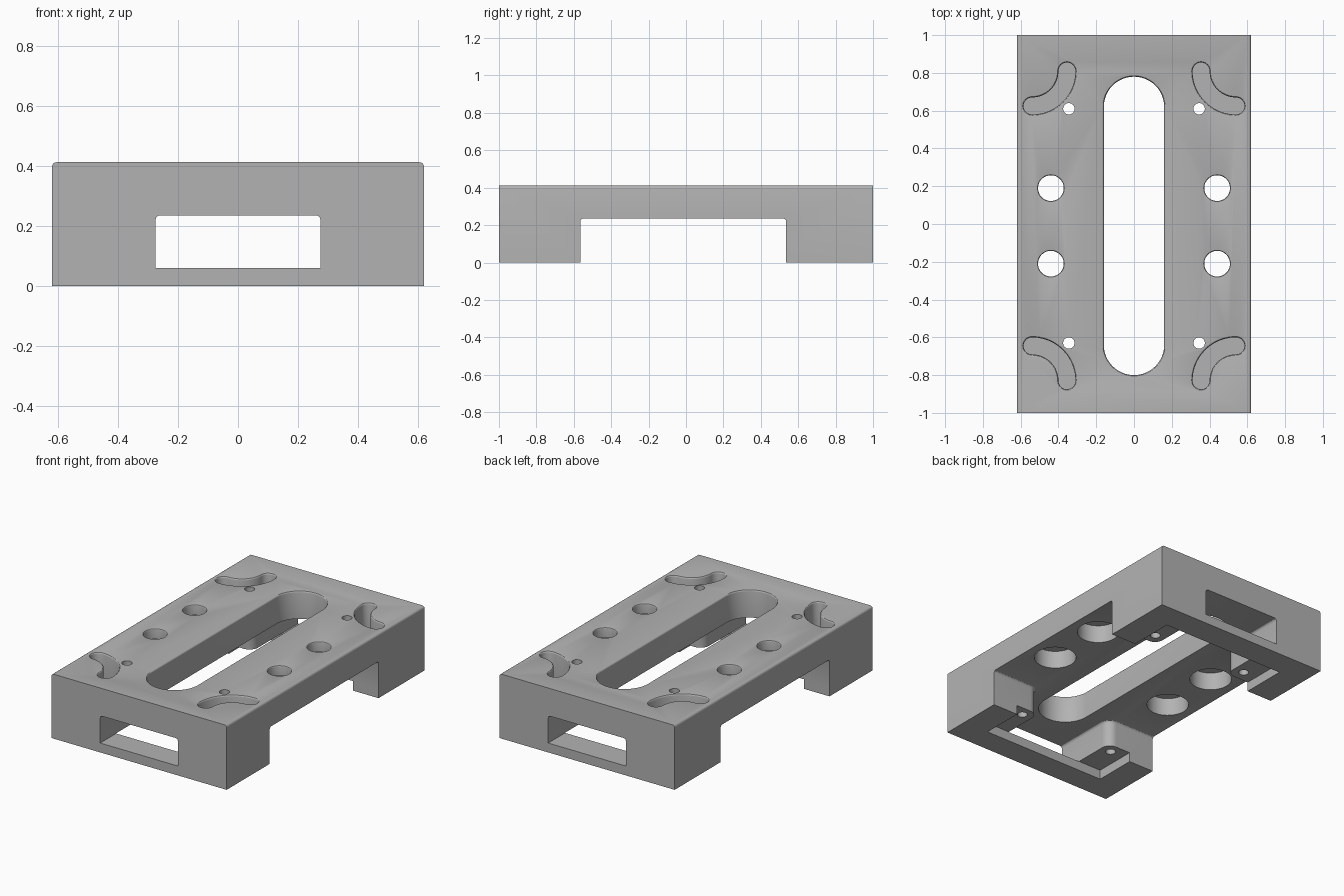
import bpy, bmesh
from math import pi, cos, sin

if "Cube" in bpy.data.objects:
    bpy.data.objects.remove(bpy.data.objects["Cube"], do_unlink=True)

TOP, CEIL, PAD = 0.412, 0.235, 0.06
GAP_BACK, GAP_FRONT, MID_Y = 0.535, -0.565, -0.01
SIDES = [(1, 1), (-1, 1), (-1, -1), (1, -1)]


def new_object(name, bm):
    bmesh.ops.recalc_face_normals(bm, faces=bm.faces)
    mesh = bpy.data.meshes.new(name)
    bm.to_mesh(mesh)
    bm.free()
    ob = bpy.data.objects.new(name, mesh)
    bpy.context.collection.objects.link(ob)
    return ob


def loft(name, outline, levels):
    """Stack copies of a plan outline; each level is (height, growth)."""
    bm = bmesh.new()
    rings = [[bm.verts.new((x, y, z)) for x, y in outline(d)] for z, d in levels]
    for low, high in zip(rings, rings[1:]):
        for i in range(len(low)):
            j = (i + 1) % len(low)
            bm.faces.new((low[i], low[j], high[j], high[i]))
    bm.faces.new(rings[0][::-1])
    bm.faces.new(rings[-1])
    return new_object(name, bm)


def arc(cx, cy, r, a, b, n=12):
    return [(cx + r * cos(a + (b - a) * i / n), cy + r * sin(a + (b - a) * i / n))
            for i in range(n + 1)]


def circle(cx, cy, r):
    return lambda d: arc(cx, cy, r + d, 0, 2 * pi, 48)[:-1]


def rect(x, y0, y1):
    return lambda d: [(-x, y0), (x, y0), (x, y1), (-x, y1)]


def long_slot(d):
    r = 0.16
    return (arc(0, 0.78 - r, r + d, 0, pi, 24)
            + arc(0, -0.8 + r, r + d, pi, 2 * pi, 24))


def kidney(sx, sy):
    # Quarter ring with round ends, open towards the outer corner
    def outline(d):
        r, w, c = 0.185, 0.045 + d, (0.54, 0.82)
        pts = arc(*c, r + w, pi, 1.5 * pi, 20)
        pts += arc(c[0], c[1] - r, w, -pi / 2, pi / 2)[1:]
        pts += arc(*c, r - w, 1.5 * pi, pi, 20)[1:]
        pts += arc(c[0] - r, c[1], w, 0, pi)[1:-1]
        return [(sx * x, MID_Y + sy * y) for x, y in pts]
    return outline


def cross(d):
    # Crosswise gap and lengthwise channel with rounded leg corners
    r, pts = 0.06, []
    for sx, sy in SIDES:
        gap = GAP_BACK if sy > 0 else -GAP_FRONT
        part = [(0.7, gap + d)]
        part += arc(0.275 + r, gap + r, r - d, 1.5 * pi, pi)
        part += [(0.275 + d, 1.1)]
        part = [(sx * x, sy * y) for x, y in part]
        pts += part if sx * sy > 0 else part[::-1]
    return pts


def rim(bottom, soft=0.01):
    """Straight hole with a rounded lip at the top face."""
    lip = [(TOP - soft * (1 - sin(a)), soft * (1 - cos(a)))
           for a in (0, pi / 6, pi / 3, pi / 2)]
    return [(bottom, 0)] + lip + [(TOP + 0.1, soft)]


# Body block with softened long top edges
bm = bmesh.new()
bmesh.ops.create_cube(bm, size=1)
for v in bm.verts:
    v.co = (v.co.x * 1.24, v.co.y * 2, (v.co.z + 0.5) * TOP)
edges = [e for e in bm.edges
         if all(v.co.z > 0.3 for v in e.verts) and e.verts[0].co.x * e.verts[1].co.x > 0]
bmesh.ops.bevel(bm, geom=edges, offset=0.015, segments=4, profile=0.5, affect='EDGES')
body = new_object("slotted_base_block", bm)

# Underside: gap between the legs, pocket inside the rims, channel with filleted ceiling
fillet = [(CEIL - 0.015 * (1 - sin(a)), -0.015 * (1 - cos(a)))
          for a in (0, pi / 6, pi / 3, pi / 2)]
cutters = [
    loft("pocket_cutter", rect(0.44, -0.84, 0.83), [(-0.1, 0), (PAD + 0.001, 0)]),
    loft("gap_cutter", rect(0.7, GAP_FRONT, GAP_BACK), [(-0.1, 0), (PAD + 0.001, 0)]),
    loft("channel_cutter", cross, [(PAD, 0)] + fillet),
    loft("long_slot_cutter", long_slot, rim(0.15)),
]

# Bolt holes with counterbores, screw holes and curved slots
for sx, sy in SIDES:
    bolt = (sx * 0.44, MID_Y + sy * 0.2)
    cutters += [
        loft("counterbore_cutter", circle(*bolt, 0.125), [(0.15, 0), (0.35, 0)]),
        loft("bolt_hole_cutter", circle(*bolt, 0.068), rim(0.3, 0.006)),
        loft("screw_hole_cutter", circle(sx * 0.345, MID_Y + sy * 0.62, 0.03), [(-0.1, 0), (0.6, 0)]),
        loft("curved_slot_cutter", kidney(sx, sy), rim(0.23)),
    ]

bpy.ops.object.select_all(action='DESELECT')
bpy.context.view_layer.objects.active = body
body.select_set(True)
for cutter in cutters:
    mod = body.modifiers.new("cut", 'BOOLEAN')
    mod.operation, mod.solver, mod.object = 'DIFFERENCE', 'EXACT', cutter
    bpy.ops.object.modifier_apply(modifier=mod.name)
    bpy.data.objects.remove(cutter, do_unlink=True)

# Plain grey finish
grey = bpy.data.materials.new("plain_grey")
grey.use_nodes = True
colour = (0.45, 0.45, 0.45, 1)
grey.diffuse_color = colour
grey.node_tree.nodes["Principled BSDF"].inputs["Base Color"].default_value = colour
body.data.materials.clear()
body.data.materials.append(grey)
bpy.ops.object.shade_smooth_by_angle(angle=pi / 6)
